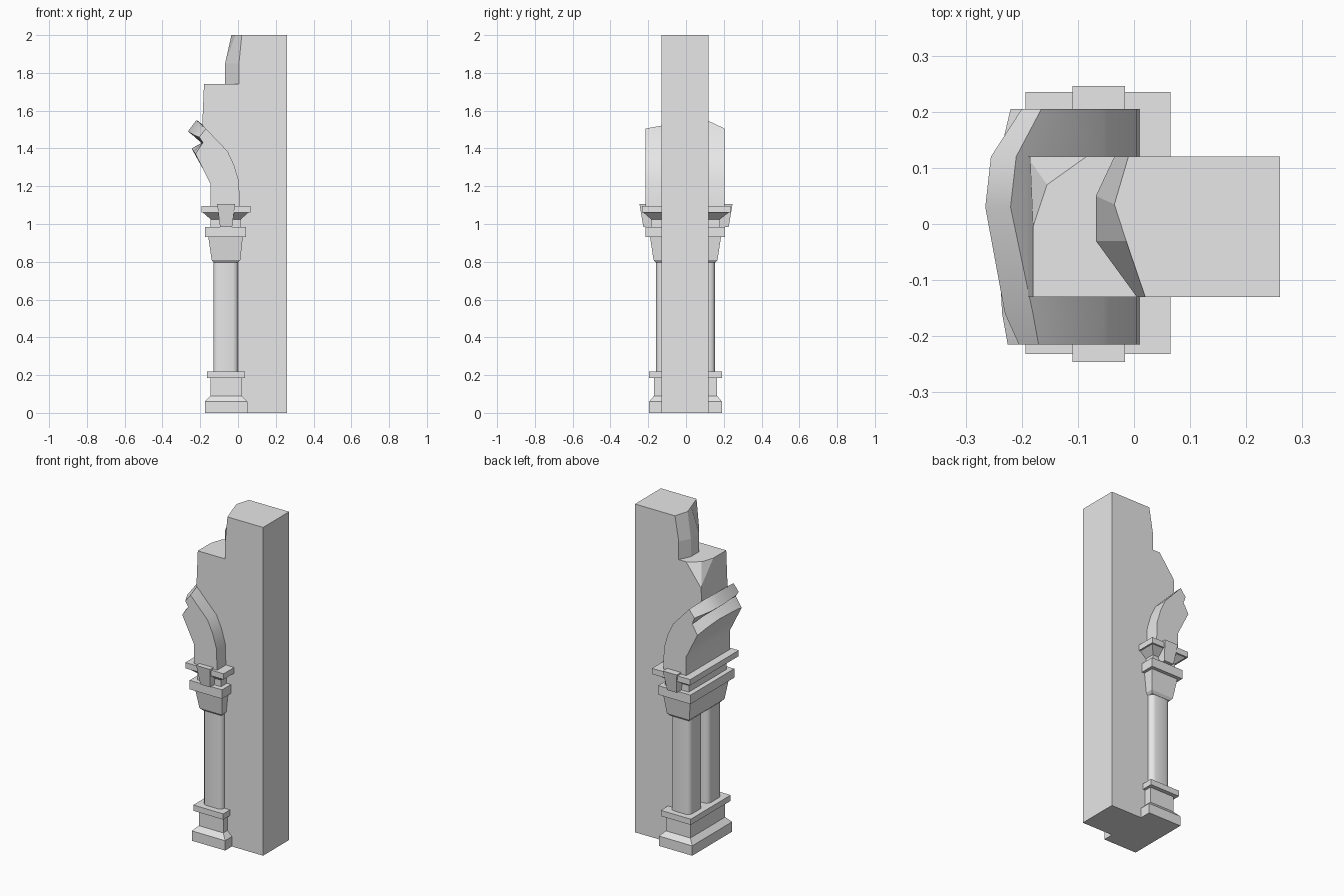
import bpy, bmesh, math
from mathutils import Vector

cube = bpy.data.objects.get("Cube")
if cube:
    bpy.data.objects.remove(cube, do_unlink=True)

stone = bpy.data.materials.new("grey stone")
stone.use_nodes = True
GREY = (0.8, 0.8, 0.8, 1)
stone.diffuse_color = GREY
stone.node_tree.nodes["Principled BSDF"].inputs["Base Color"].default_value = GREY


def loft(name, rings, cuts=(), smooth=None):
    """Skin equal-sized rings, cap both ends, slice by planes."""
    bm = bmesh.new()
    loops = [[bm.verts.new(p) for p in ring] for ring in rings]
    n = len(loops[0])
    for a, b in zip(loops, loops[1:]):
        for i in range(n):
            j = (i + 1) % n
            bm.faces.new((a[i], a[j], b[j], b[i]))
    bm.faces.new(loops[0][::-1])
    bm.faces.new(loops[-1])
    bmesh.ops.recalc_face_normals(bm, faces=bm.faces)
    for point, normal in cuts:
        geom = bm.verts[:] + bm.edges[:] + bm.faces[:]
        res = bmesh.ops.bisect_plane(bm, geom=geom, dist=1e-5, plane_co=point,
                                     plane_no=normal, clear_outer=True)
        edges = [e for e in res["geom_cut"] if isinstance(e, bmesh.types.BMEdge)]
        bmesh.ops.holes_fill(bm, edges=edges, sides=0)
    bmesh.ops.recalc_face_normals(bm, faces=bm.faces)
    mesh = bpy.data.meshes.new(name)
    bm.to_mesh(mesh)
    bm.free()
    mesh.materials.append(stone)
    obj = bpy.data.objects.new(name, mesh)
    bpy.context.collection.objects.link(obj)
    if smooth:
        bpy.ops.object.select_all(action="DESELECT")
        obj.select_set(True)
        bpy.context.view_layer.objects.active = obj
        bpy.ops.object.shade_smooth_by_angle(angle=math.radians(smooth))
    return obj


def stack(name, levels):
    """Rectangular moulding from (x0, x1, y0, y1, z) levels."""
    return loft(name, [[(a, c, z), (b, c, z), (b, d, z), (a, d, z)]
                       for a, b, c, d, z in levels])


FRONT, BACK, STEP = -0.13, 0.12, 1.74

# Main wall
stack("wall", [(0.0, 0.26, FRONT, BACK, 0), (0.0, 0.26, FRONT, BACK, STEP)])

# Broken upper wall
def upper(edge, z):
    return [(x, y, z) for x, y in edge] + [(0.26, BACK, z), (0.26, FRONT, z)]

ragged = [(0.005, FRONT), (-0.068, -0.03), (-0.068, 0.05), (-0.035, BACK)]
worn = [(0.02, FRONT), (-0.014, -0.03), (-0.035, 0.035), (-0.01, BACK)]
loft("upper_wall", [upper(ragged, STEP), upper(ragged, 1.85), upper(worn, 2.0)])

# Spandrel over the arch, with its back corner chipped off
A, M, B, C = (Vector(p) for p in ((-0.085, BACK, STEP), (-0.155, 0.07, STEP),
                                  (-0.185, -0.02, STEP), (-0.19, BACK, 1.60)))
def chip(p, q):
    normal = (q - p).cross(C - p).normalized()
    outward = Vector((-0.19, BACK, STEP)) - p
    return p, normal if normal.dot(outward) > 0 else -normal

profile = [(0.05, STEP), (-0.18, STEP), (-0.19, 1.5), (-0.1, 1.35), (-0.05, 1.1), (0.05, 1.1)]
loft("spandrel", [[(x, y, z) for x, z in profile] for y in (FRONT, BACK)],
     cuts=[chip(A, M), chip(M, B)])

# Broken arch springer: y, top corner, tip, groove, lower tip
ends = [
    (-0.215, (-0.17, 1.505), (-0.205, 1.46), (-0.185, 1.43), (-0.225, 1.37)),
    (-0.16, (-0.18, 1.515), (-0.23, 1.47), (-0.185, 1.43), (-0.235, 1.385)),
    (0.03, (-0.22, 1.55), (-0.265, 1.49), (-0.19, 1.43), (-0.245, 1.40)),
    (0.12, (-0.21, 1.545), (-0.255, 1.485), (-0.19, 1.43), (-0.24, 1.39)),
    (0.205, (-0.165, 1.505), (-0.20, 1.46), (-0.185, 1.42), (-0.22, 1.36)),
]
outer = [(0.01, 1.08), (0.005, 1.225), (-0.02, 1.31), (-0.055, 1.385)]
inner = [(-0.185, 1.29), (-0.145, 1.21), (-0.145, 1.08)]
loft("arch", [[(x, y, z) for x, z in outer + list(end) + inner]
              for y, *end in ends], smooth=30)

# Base, capital and impost mouldings
stack("base", [
    (-0.175, 0.05, -0.195, 0.19, 0), (-0.175, 0.05, -0.195, 0.19, 0.06),
    (-0.145, 0.02, -0.17, 0.165, 0.09), (-0.145, 0.02, -0.17, 0.165, 0.185)])
stack("base_slab", [(-0.165, 0.037, -0.195, 0.19, z) for z in (0.185, 0.22)])
stack("capital", [
    (-0.128, 0.0, -0.16, 0.155, 0.795), (-0.14, 0.012, -0.172, 0.167, 0.81),
    (-0.157, 0.025, -0.19, 0.185, 0.93)])
stack("capital_slab", [(-0.175, 0.043, -0.215, 0.207, z) for z in (0.93, 0.985)])
stack("impost", [
    (-0.145, 0.015, -0.185, 0.18, 0.985), (-0.145, 0.015, -0.185, 0.18, 1.025),
    (-0.185, 0.055, -0.225, 0.225, 1.06)])
stack("impost_slab", [(-0.193, 0.065, -0.232, 0.235, z) for z in (1.06, 1.095)])

# Paired columns and wedge brackets
for label, side in (("front", -1), ("back", 1)):
    mid, half, flat = 0.09 * side - 0.002, 0.066, 0.038
    corners = []
    for k in range(4):
        turn = math.pi / 2 * k
        for step in range(4):
            ang = turn + math.radians(step * 30)
            cx = flat * math.sqrt(2) * math.cos(turn + math.pi / 4)
            cy = flat * math.sqrt(2) * math.sin(turn + math.pi / 4)
            corners.append((-0.065 + cx + (half - flat) * math.cos(ang),
                            mid + cy + (half - flat) * math.sin(ang)))
    loft(label + "_column", [[(x, y, z) for x, y in corners] for z in (0.22, 0.80)],
         smooth=40)
    low, high, root = (sorted((side * 0.15, side * e)) for e in (0.226, 0.246, 0.2))
    stack(label + "_bracket", [(-0.095, -0.031, *low, 0.985),
                               (-0.11, -0.016, *high, 1.105)])
